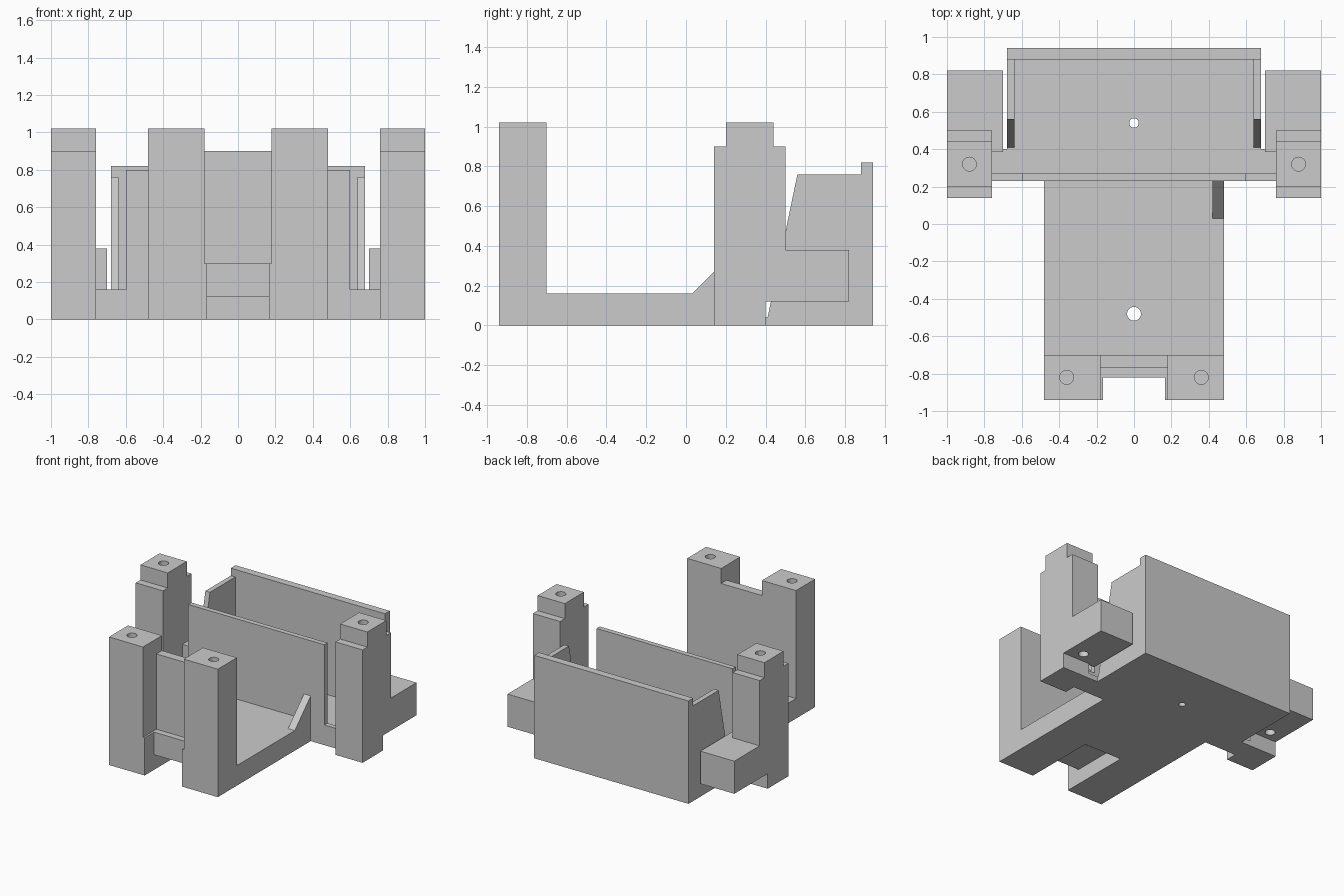
import bpy
import bmesh
from mathutils import Vector

cube = bpy.data.objects.get("Cube")
if cube:
    bpy.data.objects.remove(cube, do_unlink=True)

# Single grey plastic
grey = bpy.data.materials.new("light_grey_plastic")
grey.use_nodes = True
COLOUR = (0.6, 0.6, 0.6, 1)
grey.diffuse_color = COLOUR
grey.node_tree.nodes["Principled BSDF"].inputs["Base Color"].default_value = COLOUR


def prism(name, profile, axis, low, high):
    """Extrude a 2D profile along an axis; profile uses the other two axes in order."""
    bm = bmesh.new()

    def point(p, depth):
        co = list(p)
        co.insert("xyz".index(axis), depth)
        return Vector(co)

    face = bm.faces.new([bm.verts.new(point(p, low)) for p in profile])
    out = bmesh.ops.extrude_face_region(bm, geom=[face])
    verts = [g for g in out["geom"] if isinstance(g, bmesh.types.BMVert)]
    shift = Vector([high - low if a == axis else 0 for a in "xyz"])
    bmesh.ops.translate(bm, vec=shift, verts=verts)
    bmesh.ops.recalc_face_normals(bm, faces=bm.faces[:])
    mesh = bpy.data.meshes.new(name)
    bm.to_mesh(mesh)
    bm.free()
    mesh.materials.append(grey)
    obj = bpy.data.objects.new(name, mesh)
    bpy.context.collection.objects.link(obj)
    return obj


def box(name, x, y, z):
    corners = [(x[0], y[0]), (x[1], y[0]), (x[1], y[1]), (x[0], y[1])]
    return prism(name, corners, "z", *z)


def cut(obj, cutter):
    cutter.hide_render = True
    cutter.display_type = "WIRE"
    mod = obj.modifiers.new("cut", "BOOLEAN")
    mod.operation = "DIFFERENCE"
    mod.solver = "EXACT"
    mod.object = cutter
    # Bake the cut and drop the cutter
    graph = bpy.context.evaluated_depsgraph_get()
    mesh = bpy.data.meshes.new_from_object(obj.evaluated_get(graph))
    obj.modifiers.clear()
    obj.data = mesh
    bpy.data.objects.remove(cutter, do_unlink=True)


def drill(obj, x, y, z, radius=0.037):
    bpy.ops.mesh.primitive_cylinder_add(
        vertices=32, radius=radius, depth=z[1] - z[0], location=(x, y, sum(z) / 2))
    cutter = bpy.context.object
    cutter.name = "drill_cutter"
    cut(obj, cutter)


# Front deck with cable notch and shallow channel underneath
deck = box("front_deck", (-0.48, 0.48), (-0.94, 0.23), (0, 0.16))
cut(deck, box("notch_cutter", (-0.165, 0.165), (-1.0, -0.82), (-0.1, 0.3)))
cut(deck, box("channel_cutter", (-0.165, 0.165), (-1.0, -0.35), (-0.1, 0.12)))
drill(deck, 0, -0.48, (0.05, 0.3))

# Panel and ledge between the front posts
box("front_panel", (-0.18, 0.18), (-0.77, -0.70), (0.30, 0.90))
box("front_ledge", (-0.165, 0.165), (-0.82, -0.70), (0.16, 0.30))

# Rear tray: thin floor, front lip, front and back walls
tray = prism("tray_floor", [(-0.76, 0.27), (0.76, 0.27), (0.76, 0.40), (0.68, 0.40),
                            (0.68, 0.94), (-0.68, 0.94), (-0.68, 0.40), (-0.76, 0.40)],
             "z", 0, 0.04)
drill(tray, 0, 0.54, (-0.1, 0.2), 0.025)
box("tray_lip", (-0.76, 0.76), (0.23, 0.27), (0, 0.16))
box("tray_front_wall", (-0.60, 0.60), (0.23, 0.27), (0.16, 0.80))
box("tray_back_wall", (-0.68, 0.68), (0.88, 0.94), (0.04, 0.82))

# Brace on one side of the deck
prism("deck_brace", [(0.03, 0.16), (0.23, 0.16), (0.23, 0.36)], "x", 0.42, 0.48)

# Mirrored parts
for side, s in (("left", 1), ("right", -1)):
    def span(a, b):
        return sorted((a * s, b * s))

    # Front post, slightly wider at its foot
    post = prism(side + "_front_post",
                 [(s * x, z) for x, z in [(0.48, 0.16), (0.48, 1.02), (0.18, 1.02),
                                          (0.18, 0.30), (0.165, 0.30), (0.165, 0.16)]],
                 "y", -0.94, -0.70)
    drill(post, s * 0.36, -0.82, (0.62, 1.2))

    # Tray side wall with raked front edge
    prism(side + "_tray_wall", [(0.41, 0.04), (0.56, 0.76), (0.88, 0.76), (0.88, 0.04)],
          "x", *span(0.64, 0.68))

    # Stepped rear column with its backward arm
    column = prism(side + "_rear_column",
                   [(0.14, 0), (0.40, 0), (0.40, 0.12), (0.82, 0.12), (0.82, 0.38),
                    (0.50, 0.38), (0.50, 0.90), (0.44, 0.90), (0.44, 1.02),
                    (0.20, 1.02), (0.20, 0.90), (0.14, 0.90)],
                   "x", *span(0.76, 1.0))
    drill(column, s * 0.88, 0.32, (0.62, 1.2))
    drill(column, s * 0.88, 0.48, (0.0, 0.3))
    box(side + "_arm_flange", span(0.70, 0.76), (0.385, 0.82), (0.12, 0.38))
